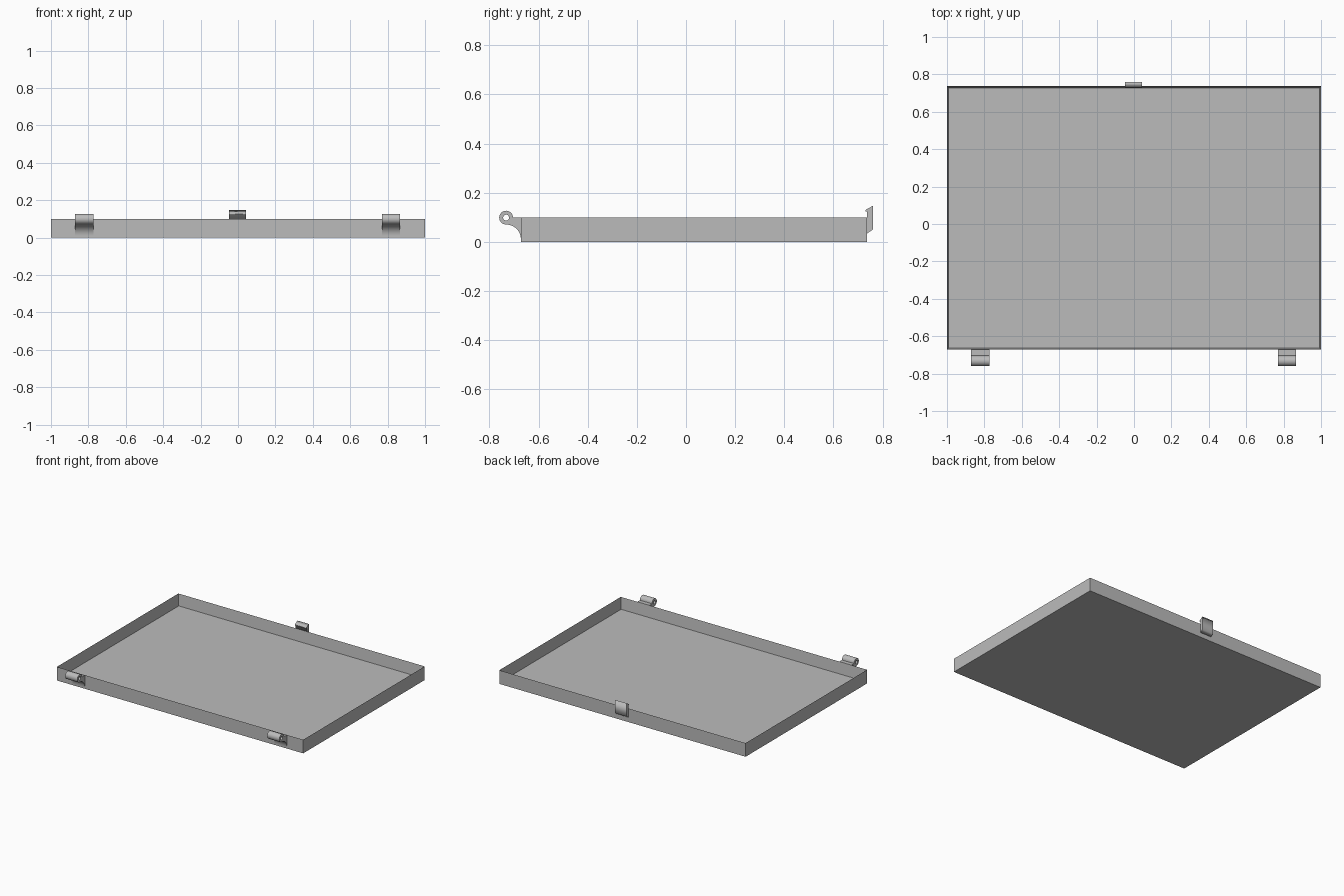
import bpy, bmesh, math
from mathutils import Matrix

if "Cube" in bpy.data.objects:
    bpy.data.objects.remove(bpy.data.objects["Cube"])

grey = bpy.data.materials.new("plain_grey")
grey.diffuse_color = (0.5, 0.5, 0.5, 1)
grey.use_nodes = True
grey.node_tree.nodes["Principled BSDF"].inputs["Base Color"].default_value = grey.diffuse_color

Y0, Y1, H = -0.672, 0.737, 0.10      # tray front, back and height
WALL, FLOOR = 0.013, 0.015


def add_mesh(name, bm):
    bmesh.ops.recalc_face_normals(bm, faces=bm.faces)
    me = bpy.data.meshes.new(name)
    bm.to_mesh(me)
    bm.free()
    me.materials.clear()
    me.materials.append(grey)
    ob = bpy.data.objects.new(name, me)
    bpy.context.collection.objects.link(ob)
    return ob


def arc(cy, cz, r, a0, a1, n):
    """Points on an arc, angles in degrees, both ends included."""
    return [(cy + r * math.cos(math.radians(a0 + (a1 - a0) * i / n)),
             cz + r * math.sin(math.radians(a0 + (a1 - a0) * i / n)))
            for i in range(n + 1)]


def extrude_profile(name, loops, x0, x1):
    """Extrude closed (y, z) outlines, later loops being holes, from x0 to x1."""
    cu = bpy.data.curves.new(name + "_profile", 'CURVE')
    cu.dimensions = '2D'
    cu.fill_mode = 'BOTH'
    cu.extrude = (x1 - x0) / 2
    for pts in loops:
        sp = cu.splines.new('POLY')
        sp.points.add(len(pts) - 1)
        for p, (y, z) in zip(sp.points, pts):
            p.co = (y, z, 0, 1)
        sp.use_cyclic_u = True
    tmp = bpy.data.objects.new(name + "_tmp", cu)
    bpy.context.collection.objects.link(tmp)
    dg = bpy.context.evaluated_depsgraph_get()
    me = bpy.data.meshes.new_from_object(tmp.evaluated_get(dg))
    bm = bmesh.new()
    bm.from_mesh(me)
    bpy.data.objects.remove(tmp)
    bpy.data.curves.remove(cu)
    bpy.data.meshes.remove(me)
    bmesh.ops.remove_doubles(bm, verts=bm.verts, dist=1e-5)
    # profile x -> world y, profile y -> world z, extrusion -> world x
    turn = Matrix(((0, 0, 1, (x0 + x1) / 2), (1, 0, 0, 0),
                   (0, 1, 0, 0), (0, 0, 0, 1)))
    bmesh.ops.transform(bm, matrix=turn, verts=bm.verts)
    for f in bm.faces:
        f.material_index = 0
    return add_mesh(name, bm)


# Shallow open tray
bm = bmesh.new()
bmesh.ops.create_cube(bm, size=1, matrix=Matrix.Translation((0, (Y0 + Y1) / 2, H / 2))
                      @ Matrix.Diagonal((2, Y1 - Y0, H, 1)))
top = max(bm.faces, key=lambda f: f.calc_center_median().z)
bmesh.ops.inset_region(bm, faces=[top], thickness=WALL)
bmesh.ops.translate(bm, verts=top.verts[:], vec=(0, 0, FLOOR - H))
add_mesh("tray", bm)

# Two hinge knuckles on curved brackets
CY, CZ, R = -0.732, 0.099, 0.028
bracket = arc(CY, CZ, R, 0, 270, 36)                       # round eye
bracket += arc(CY, CZ - R - 0.06, 0.06, 90, 0, 14)[1:]     # concave underside
bracket += [(Y0, CZ - R - 0.06), (Y0, CZ)]
pin_hole = arc(CY, CZ, 0.012, 0, 345, 23)
for side, x0 in (("left", -0.871), ("right", 0.769)):
    hinge = extrude_profile(side + "_hinge", [bracket, pin_hole], x0, x0 + 0.098)
    bpy.ops.object.select_all(action='DESELECT')
    hinge.select_set(True)
    bpy.context.view_layer.objects.active = hinge
    bpy.ops.object.shade_smooth_by_angle(angle=math.radians(30))

# Snap latch with a barbed tip
extrude_profile("latch", [[(Y1, 0.035), (0.76, 0.05), (0.76, 0.147),
                           (0.73, 0.13), (0.73, 0.124), (Y1, 0.124)]], -0.049, 0.043)
